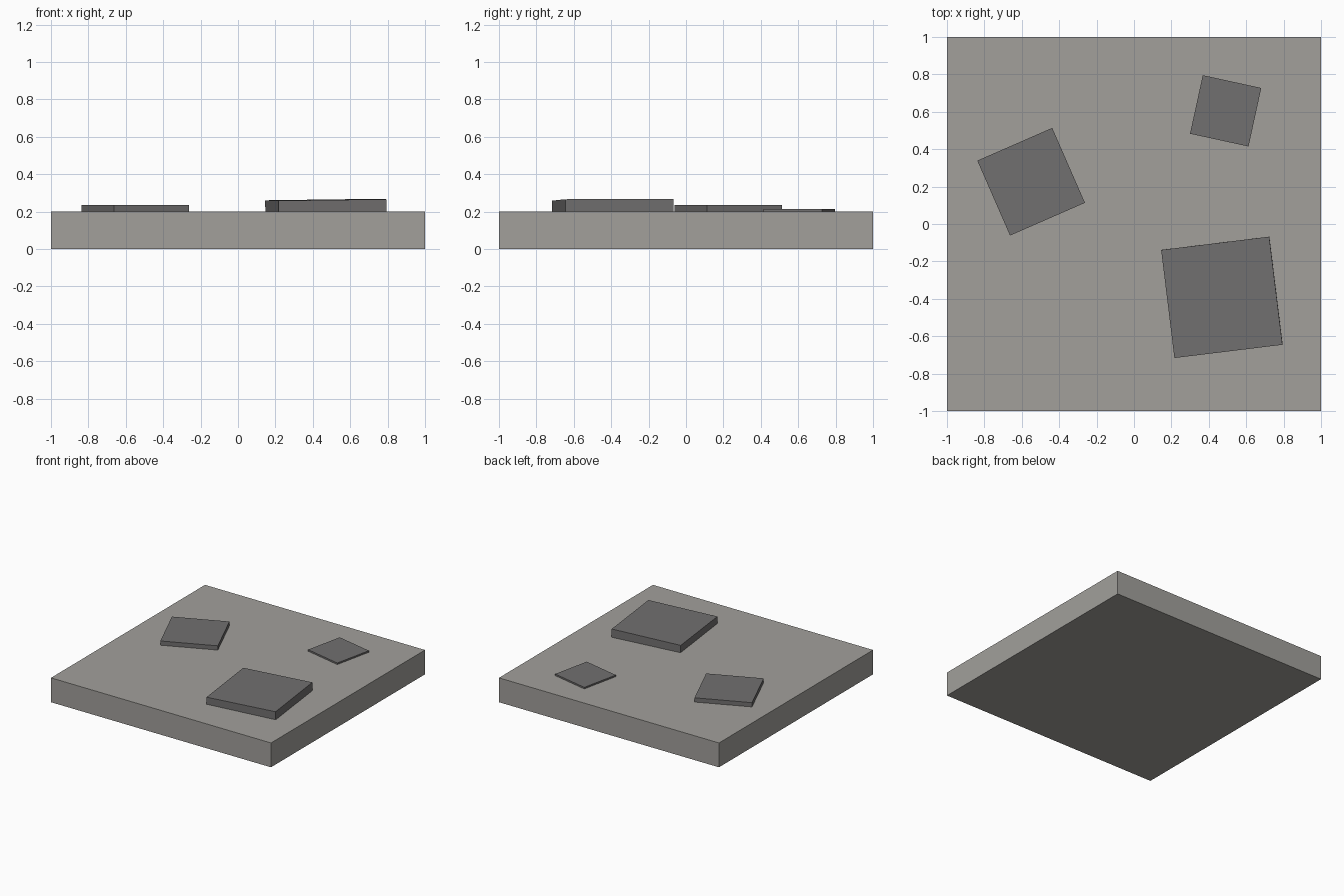
import bpy
from math import radians

if "Cube" in bpy.data.objects:
    bpy.data.objects.remove(bpy.data.objects["Cube"])


def grey(name, r, g, b):
    mat = bpy.data.materials.new(name)
    mat.diffuse_color = (r, g, b, 1)
    mat.use_nodes = True
    mat.node_tree.nodes["Principled BSDF"].inputs["Base Color"].default_value = mat.diffuse_color
    return mat


def box(name, centre, size, mat, rot=(0, 0, 0)):
    bpy.ops.mesh.primitive_cube_add(size=1, location=centre,
                                    rotation=[radians(a) for a in rot])
    ob = bpy.context.object
    ob.name = name
    ob.scale = size
    bpy.ops.object.transform_apply(location=False, rotation=False, scale=True)
    ob.data.materials.append(mat)
    return ob


light = grey("light_stone", 0.36, 0.35, 0.33)
dark = grey("dark_stone", 0.165, 0.16, 0.16)

# Square ground slab
box("ground_slab", (0, 0, 0.1), (2, 2, 0.2), light)

# Raised plates, sunk slightly into the slab: x, y, side, top height, rotation
plates = {
    "left_plate": (-0.55, 0.226, 0.437, 0.235, (0, 0, 23.6)),
    "small_plate": (0.49, 0.605, 0.32, 0.213, (0, 0, -12.3)),
    "large_plate": (0.47, -0.392, 0.582, 0.263, (0.2, -0.75, 7)),
}
for name, (x, y, side, top, rot) in plates.items():
    depth = top - 0.19
    box(name, (x, y, top - depth / 2), (side, side, depth), dark, rot)
